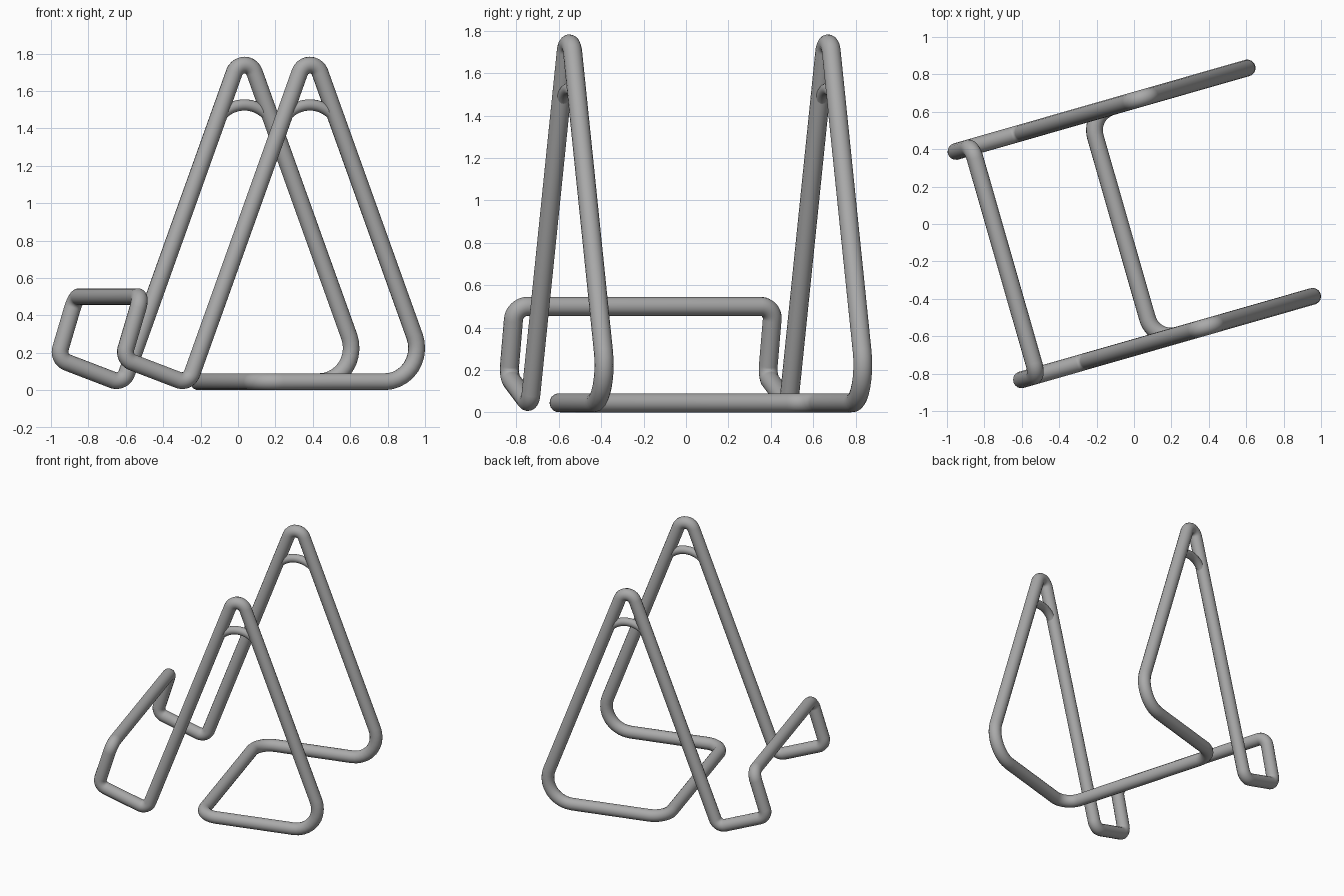
import bpy, math
from mathutils import Vector

if "Cube" in bpy.data.objects:
    bpy.data.objects.remove(bpy.data.objects["Cube"])

A = math.radians(16)      # stand is turned about z
HALF = 0.635              # half distance between the two side frames
ROD = 0.045

steel = bpy.data.materials.new("grey steel")
steel.diffuse_color = (0.4, 0.4, 0.4, 1)
steel.use_nodes = True
steel.node_tree.nodes["Principled BSDF"].inputs["Base Color"].default_value = steel.diffuse_color


def place(u, v, z):
    """Stand coordinates (along frame, across, up) to world."""
    return Vector((u * math.cos(A) - v * math.sin(A),
                   u * math.sin(A) + v * math.cos(A), z))


def rounded_loop(corners, steps=10):
    """Closed path with every corner replaced by a tangent arc."""
    pts = []
    n = len(corners)
    for i, (p, r) in enumerate(corners):
        a = (corners[i - 1][0] - p).normalized()
        b = (corners[(i + 1) % n][0] - p).normalized()
        half = a.angle(b) / 2
        centre = p + (a + b).normalized() * (r / math.sin(half))
        start = p + a * (r / math.tan(half)) - centre
        end = p + b * (r / math.tan(half)) - centre
        sweep = math.pi - 2 * half
        for k in range(steps + 1):
            t = k / steps
            pts.append(centre + (start * math.sin((1 - t) * sweep)
                                 + end * math.sin(t * sweep)) / math.sin(sweep))
    return pts


def rod(name, pts, radius, cyclic):
    """Sweep a round bar along a path and turn it into a mesh."""
    cu = bpy.data.curves.new(name, 'CURVE')
    cu.dimensions = '3D'
    cu.bevel_depth = radius
    cu.bevel_resolution = 6
    cu.use_fill_caps = True
    sp = cu.splines.new('POLY')
    sp.points.add(len(pts) - 1)
    for q, p in zip(sp.points, pts):
        q.co = (*p, 1)
    sp.use_cyclic_u = cyclic
    cu.materials.append(steel)
    ob = bpy.data.objects.new(name, cu)
    bpy.context.collection.objects.link(ob)
    bpy.ops.object.select_all(action='DESELECT')
    ob.select_set(True)
    bpy.context.view_layer.objects.active = ob
    bpy.ops.object.convert(target='MESH')
    bpy.ops.object.shade_smooth_by_angle(angle=math.radians(40))


# side frame corners: along, height, bend radius (lip, foot, apex, base, crossbar)
side = [(-0.72, 0.50, 0.065), (-0.822, 0.168, 0.06), (-0.458, 0.034, 0.06),
        (0.2175, 1.85, 0.06), (0.891, 0.045, 0.18), (-0.07, 0.045, 0.13)]

# one continuous bent bar: front side, rear crossbar, back side, lip crossbar
front = [(place(u, -HALF, z), r) for u, z, r in side]
back = [(place(u, HALF, z), r) for u, z, r in reversed(side)]
rod("bent_frame", rounded_loop(front + back), ROD, True)

# small arched braces under each apex
for label, v in (("front", -HALF), ("back", HALF)):
    arch = []
    for k in range(17):
        s = -1 + k / 8
        ang = s * math.radians(48)
        arch.append(place(0.2175 + 0.175 * math.sin(ang), v,
                          1.35 + 0.175 * math.cos(ang)))
    rod(label + "_arch_brace", arch, 0.03, False)
